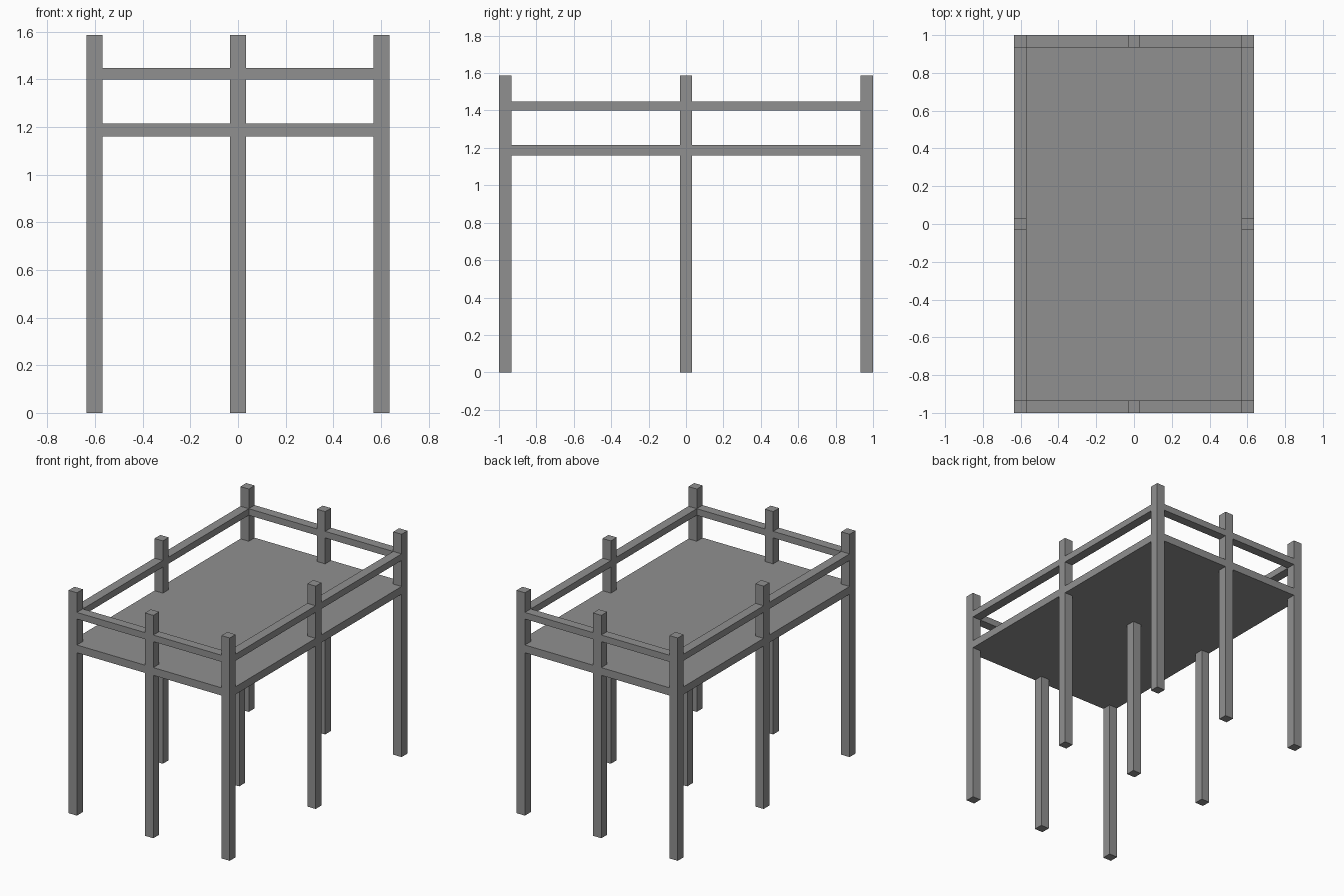
import bpy

cube = bpy.data.objects.get("Cube")
if cube:
    bpy.data.objects.remove(cube, do_unlink=True)

GREY = (0.28, 0.28, 0.28, 1)
mat = bpy.data.materials.new("plain grey")
mat.use_nodes = True
mat.diffuse_color = GREY
mat.node_tree.nodes["Principled BSDF"].inputs["Base Color"].default_value = GREY

HALF_X, HALF_Y = 0.635, 1.0
POST = 0.066
POST_TOP = 1.587
DECK_LOW, DECK_TOP = 1.16, 1.215
RAIL_LOW, RAIL_TOP = 1.40, 1.447


def box(name, x, y, z):
    """Add a box spanning the (low, high) pair on each axis."""
    spans = (x, y, z)
    bpy.ops.mesh.primitive_cube_add(size=1, location=[(a + b) / 2 for a, b in spans])
    ob = bpy.context.object
    ob.name = name
    ob.scale = [b - a for a, b in spans]
    bpy.ops.object.transform_apply(location=False, rotation=False, scale=True)
    ob.data.materials.append(mat)


def around(centre):
    return centre - POST / 2, centre + POST / 2


# Post centre lines
px = HALF_X - POST / 2
py = HALF_Y - POST / 2
columns = {"right": -px, "middle": 0, "left": px}
rows = {"front": -py, "centre": 0, "back": py}

# Posts: the outer eight rise past the rails, the central one stops under the deck
for row, y in rows.items():
    for col, x in columns.items():
        inner = x == 0 and y == 0
        box(f"{row}_{col}_post", around(x), around(y),
            (0, DECK_LOW if inner else POST_TOP))

# Deck slab
box("deck", (-HALF_X, HALF_X), (-HALF_Y, HALF_Y), (DECK_LOW, DECK_TOP))

# Handrails fitted between neighbouring posts
rail_z = (RAIL_LOW, RAIL_TOP)
for sign, half in ((-1, "right"), (1, "left")):
    span = sorted((sign * POST / 2, sign * (px - POST / 2)))
    for row in ("front", "back"):
        box(f"{row}_{half}_rail", span, around(rows[row]), rail_z)
for sign, half in ((-1, "front"), (1, "back")):
    span = sorted((sign * POST / 2, sign * (py - POST / 2)))
    for col in ("right", "left"):
        box(f"{col}_side_{half}_rail", around(columns[col]), span, rail_z)
